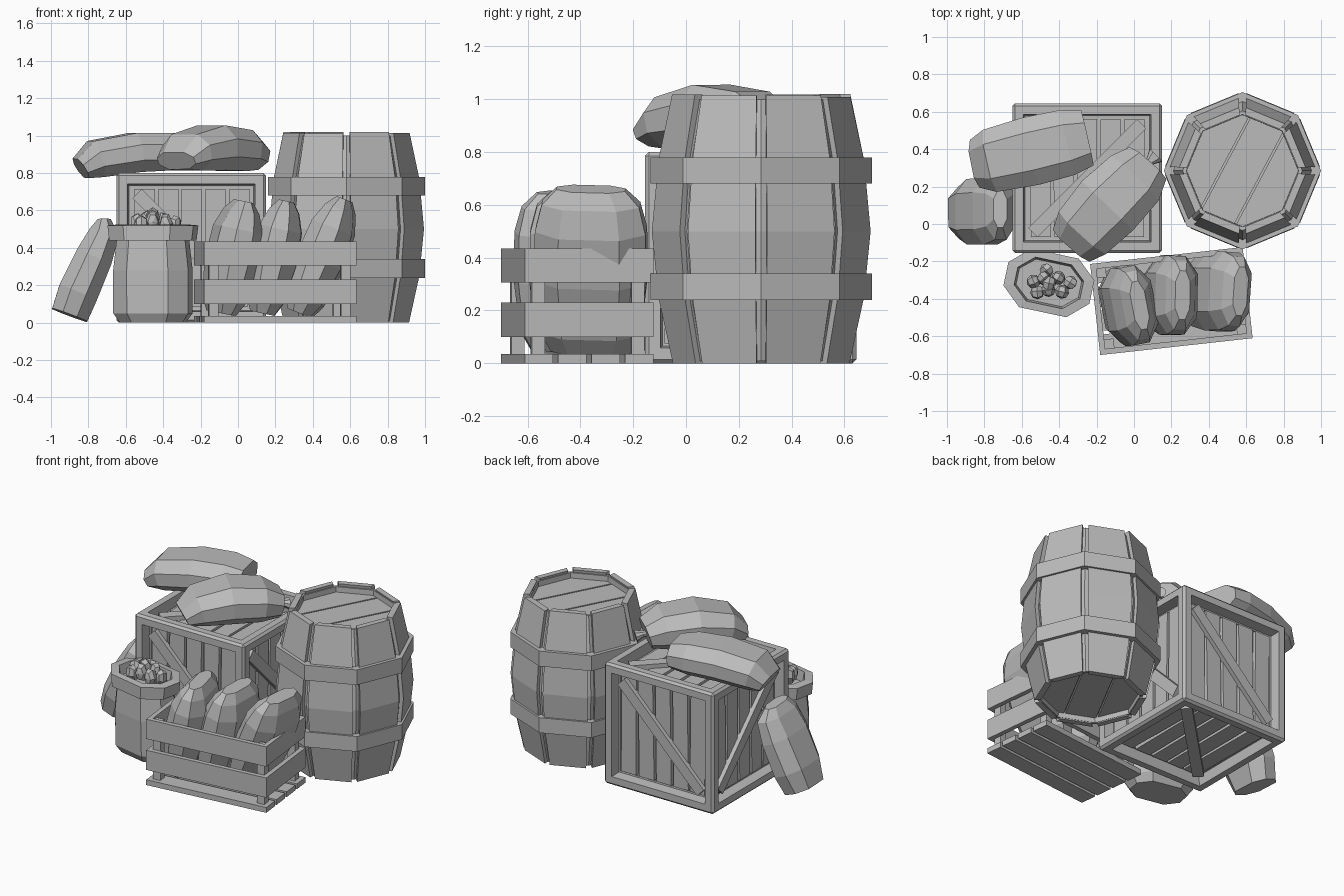
import bpy, bmesh, random
from math import radians, cos, sin, pi, sqrt
from mathutils import Matrix, Vector

random.seed(4)
if "Cube" in bpy.data.objects:
    bpy.data.objects.remove(bpy.data.objects["Cube"], do_unlink=True)

GREY = (0.5, 0.5, 0.5, 1)
grey = bpy.data.materials.new("plain grey")
grey.use_nodes = True
grey.diffuse_color = GREY
grey.node_tree.nodes["Principled BSDF"].inputs["Base Color"].default_value = GREY


def finish(name, bm):
    """Turn a bmesh into a flat shaded object."""
    bmesh.ops.recalc_face_normals(bm, faces=bm.faces)
    mesh = bpy.data.meshes.new(name)
    bm.to_mesh(mesh)
    bm.free()
    mesh.materials.append(grey)
    ob = bpy.data.objects.new(name, mesh)
    bpy.context.collection.objects.link(ob)


def add_box(bm, size, loc, base=Matrix(), turn=0):
    m = base @ Matrix.Translation(loc) @ Matrix.Rotation(turn, 4, 'Z')
    bmesh.ops.create_cube(bm, size=1, matrix=m @ Matrix.Diagonal((*size, 1)))


def add_rings(bm, rings, closed=False):
    """Bridge rings of points; cap the ends unless the rings form a loop."""
    rows = [[bm.verts.new(p) for p in ring] for ring in rings]
    n = len(rows[0])
    pairs = list(zip(rows, rows[1:])) + ([(rows[-1], rows[0])] if closed else [])
    for a, b in pairs:
        for i in range(n):
            j = (i + 1) % n
            bm.faces.new((a[i], a[j], b[j], b[i]))
    if not closed:
        bm.faces.new(rows[0])
        bm.faces.new(rows[-1])


PILLOW = [(1, -.4), (1, .4), (.55, 1), (-.55, 1), (-1, .4), (-1, -.4), (-.55, -1), (.55, -1)]


def sack(name, side, stations):
    """Loft a pillow section through stations of x, y, z, half width, half depth."""
    points = [Vector(s[:3]) for s in stations]
    rings = []
    for i, (p, (w, h)) in enumerate(zip(points, [s[3:] for s in stations])):
        axis = (points[min(i + 1, len(points) - 1)] - points[max(i - 1, 0)]).normalized()
        across = Vector(side)
        across = (across - axis * across.dot(axis)).normalized()
        depth = axis.cross(across)
        rings.append([p + across * (u * w) + depth * (v * h) for u, v in PILLOW])
    bm = bmesh.new()
    add_rings(bm, rings)
    finish(name, bm)


# Large closed crate: chamfered box with a recessed panel on every side
S, B = 0.8, 0.085
centre = Matrix.Translation((-0.25, 0.245, S / 2))
bm = bmesh.new()
add_box(bm, (S, S, S), (0, 0, 0), centre)
bmesh.ops.bevel(bm, geom=bm.edges[:], offset=0.014, segments=1, affect='EDGES')
panels = [f for f in bm.faces if f.calc_area() > 0.3]
bmesh.ops.inset_individual(bm, faces=panels, thickness=B - 0.022, depth=0)
bmesh.ops.inset_individual(bm, faces=panels, thickness=0.012, depth=-0.075)
finish("crate_frame", bm)

# Planks and a diagonal brace in every panel
planks, braces = bmesh.new(), bmesh.new()
inner = S - 2 * B
sides = [((0, -1, 0), -1), ((0, 1, 0), -1), ((1, 0, 0), -1),
         ((-1, 0, 0), 1), ((0, 0, 1), 1), ((0, 0, -1), -1)]
for normal, lean in sides:
    face = centre @ Vector(normal).to_track_quat('Z', 'Y').to_matrix().to_4x4()
    w = inner / 5
    for i in range(5):
        add_box(planks, (w - 0.018, inner, 0.03), ((i - 2) * w, 0, S / 2 - 0.065), face,
                random.uniform(-0.02, 0.02))
    add_box(braces, (inner * sqrt(2) - 0.07, 0.07, 0.035), (0, 0, S / 2 - 0.04), face, lean * pi / 4)
finish("crate_planks", planks)
finish("crate_braces", braces)

# Barrel
BX, BY = 0.58, 0.285
STAVE = [(0, .335), (.25, .39), (.5, .415), (.77, .39), (1.02, .338)]


def ring(radius, z, n=8):
    return [(BX + radius * cos(2 * pi * i / n), BY + radius * sin(2 * pi * i / n), z) for i in range(n)]


bm = bmesh.new()
for k in range(8):
    a, b = radians(45 * k + 3), radians(45 * k + 42)
    top = random.uniform(-0.012, 0.0)
    rings = []
    for z, r in STAVE:
        z += top if z > 1 else 0
        rings.append([(BX + q * cos(t), BY + q * sin(t), z)
                      for q, t in ((r, a), (r, b), (r - .04, b), (r - .04, a))])
    add_rings(bm, rings)
finish("barrel_staves", bm)

bm = bmesh.new()
core = [ring(.298, .06), ring(.3, .008)]
core += [ring(r - .018, min(max(z, .008), 1.0)) for z, r in STAVE]
core += [ring(.3, 1.0), ring(.298, .94)]
add_rings(bm, core)
finish("barrel_core", bm)

bm = bmesh.new()
for z in (.24, .68):
    add_rings(bm, [ring(.42, z), ring(.42, z + .1), ring(.37, z + .1), ring(.37, z)], closed=True)
finish("barrel_hoops", bm)

# Lid and base: an octagon cut into three boards
across = Vector((sin(radians(62)), -cos(radians(62)), 0))
for name, z in (("barrel_lid", .94), ("barrel_base", .04)):
    for i, (lo, hi) in enumerate(((-.4, -.105), (-.095, .095), (.105, .4))):
        bm = bmesh.new()
        add_rings(bm, [ring(.302, z), ring(.302, z + .025)])
        for d, sign in ((lo, -1), (hi, 1)):
            geom = bm.verts[:] + bm.edges[:] + bm.faces[:]
            bmesh.ops.bisect_plane(bm, geom=geom, plane_co=Vector((BX, BY, 0)) + across * d,
                                   plane_no=across * sign, clear_outer=True)
        bmesh.ops.holes_fill(bm, edges=bm.edges[:])
        finish(f"{name}_board_{i + 1}", bm)

# Open slatted crate
L, W, T = 0.82, 0.49, 0.03
base = Matrix.Translation((0.2, -0.412, 0)) @ Matrix.Rotation(radians(6.3), 4, 'Z')
slats, posts = bmesh.new(), bmesh.new()
for s in (-1, 1):
    for z in (.165, .37):
        add_box(slats, (L, T, .13), (0, s * (W - T) / 2, z), base)
        add_box(slats, (T, W - 2 * T, .13), (s * (L - T) / 2, 0, z), base)
    for t in (-1, 1):
        add_box(posts, (.05, .05, .41), (s * (L / 2 - T - .025), t * (W / 2 - T - .025), .215), base)
for i in range(4):
    add_box(slats, (L, .108, .035), (0, (i - 1.5) * (W - .108) / 3, .0175), base)
finish("slatted_crate_boards", slats)
finish("slatted_crate_posts", posts)

# Sacks leaning inside the slatted crate
for i, (x0, x1, y, lean, top) in enumerate(((-.09, .03, -.435, -.2, .65),
                                            (.13, .26, -.38, .02, .65),
                                            (.33, .57, -.36, .08, .66))):
    shape = ((0, .15, .065), (.12, .19, .1), (.45, .213, .125), (.75, .21, .115),
             (.91, .185, .08), (1, .13, .04))
    sack(f"crated_sack_{i + 1}", (lean, 1, 0),
         [(x0 + (x1 - x0) * t, y, .05 + (top - .05) * t, w, h) for t, w, h in shape])

# Sacks lying on the large crate, and one leaning on its side
sack("top_sack_left", (-.22, .97, 0), [
    (-.84, .325, .825, .13, .06), (-.76, .34, .875, .17, .1), (-.55, .39, .91, .185, .105),
    (-.36, .435, .915, .178, .1), (-.25, .46, .91, .15, .08)])
sack("top_sack_right", (.73, -.68, 0), [
    (-.33, -.11, .865, .13, .05), (-.27, -.04, .91, .17, .1), (-.14, .1, .935, .19, .12),
    (0, .24, .92, .175, .11), (.07, .32, .89, .13, .075)])
sack("top_sack_tuft", (.73, -.68, 0), [
    (.06, .31, .89, .025, .02), (.08, .33, .885, .02, .015), (.115, .365, .875, .045, .03)])
sack("leaning_sack", (0, 1, 0), [
    (-.9, .06, .04, .14, .1), (-.855, .065, .16, .175, .108), (-.77, .07, .35, .18, .1),
    (-.715, .075, .48, .16, .08), (-.715, .08, .55, .1, .035)])

# Open sack with a rolled rim
bm = bmesh.new()
place = Matrix.Translation((-.455, -.315, 0)) @ Matrix.Rotation(radians(-12), 4, 'Z')
add_rings(bm, [[place @ Vector((u * w, v * h, z)) for u, v in PILLOW] for z, w, h in (
    (0, .17, .11), (.05, .205, .14), (.28, .205, .145), (.46, .185, .135), (.44, .225, .16),
    (.52, .235, .16), (.525, .18, .12), (.46, .17, .11))])
finish("open_sack", bm)

# Potatoes heaped in the open sack
bm = bmesh.new()
for i in range(9):
    a = i * 2.4
    r = .038 * sqrt(i)
    m = (place @ Matrix.Translation((r * 1.1 * cos(a), r * .7 * sin(a), .56 - r * .4))
         @ Matrix.Rotation(a * 1.7, 4, 'Z') @ Matrix.Rotation(random.uniform(-.5, .5), 4, 'X')
         @ Matrix.Diagonal((.038, .038, .062, 1)) @ Matrix.Rotation(pi / 2, 4, 'Y'))
    bmesh.ops.create_uvsphere(bm, u_segments=6, v_segments=4, radius=1, matrix=m)
finish("potatoes", bm)
